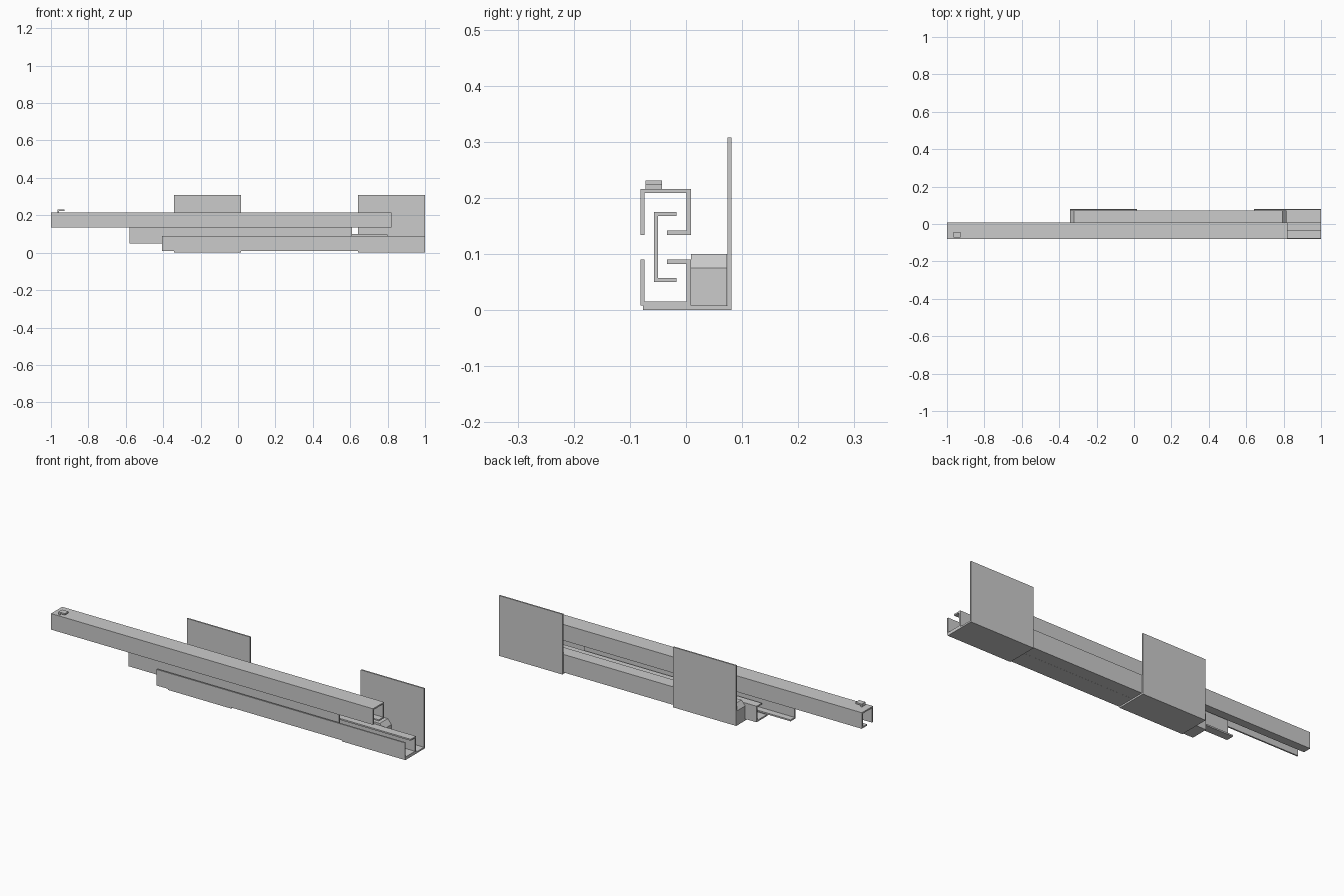
import bpy, bmesh

if "Cube" in bpy.data.objects:
    bpy.data.objects.remove(bpy.data.objects["Cube"])


def extrude(name, pts, a, b, axis="x"):
    """Prism from a closed outline: (y, z) along x, or (x, z) along y."""
    def at(p, t):
        return (t, p[0], p[1]) if axis == "x" else (p[0], t, p[1])
    bm = bmesh.new()
    lo = [bm.verts.new(at(p, a)) for p in pts]
    hi = [bm.verts.new(at(p, b)) for p in pts]
    bm.faces.new(lo)
    bm.faces.new(hi)
    for i in range(len(pts)):
        j = (i + 1) % len(pts)
        bm.faces.new((lo[i], lo[j], hi[j], hi[i]))
    bmesh.ops.recalc_face_normals(bm, faces=bm.faces)
    me = bpy.data.meshes.new(name)
    bm.to_mesh(me)
    bm.free()
    ob = bpy.data.objects.new(name, me)
    bpy.context.collection.objects.link(ob)
    return ob


T = 0.0075  # sheet thickness


def hooked_channel(base, tip):
    """J-shaped channel outline; base is the closed side, tip the open side."""
    s = T if tip > base else -T
    l, r = -0.0815, 0.0085
    return [(l, base), (r, base), (r, tip), (-0.034, tip), (-0.034, tip - s),
            (r - T, tip - s), (r - T, base + s), (l + T, base + s),
            (l + T, tip), (l, tip)]


# Sliding rails: fixed lower, carried upper
extrude("lower_rail", hooked_channel(0.008, 0.09), -0.405, 1.0)
extrude("upper_rail", hooked_channel(0.216, 0.134), -1.0, 0.82)

# Intermediate rail linking the two
w, e, lo, hi = -0.057, -0.0165, 0.05, 0.175
extrude("middle_rail", [(w, lo), (e, lo), (e, lo + T), (w + T, lo + T),
                        (w + T, hi - T), (e, hi - T), (e, hi), (w, hi)],
        -0.58, 0.61)

# L-shaped mounting brackets
for name, x in (("left_bracket", -0.341), ("right_bracket", 0.642)):
    extrude(name, [(-0.077, 0), (0.0815, 0), (0.0815, 0.308),
                   (0.0815 - T, 0.308), (0.0815 - T, 0.008), (-0.077, 0.008)],
            x, x + 0.358)

# Drive housing with chamfered top ends
housing = extrude("drive_housing",
                  [(-0.341, 0.008), (0.816, 0.008), (0.816, 0.075),
                   (0.795, 0.1), (-0.32, 0.1), (-0.341, 0.075)],
                  0.009, 0.0735, "y")
dark = bpy.data.materials.new("dark_grey")
dark.diffuse_color = (0.52, 0.52, 0.52, 1)
dark.use_nodes = True
dark.node_tree.nodes["Principled BSDF"].inputs["Base Color"].default_value = dark.diffuse_color
housing.data.materials.append(dark)

# Bent catch on the upper rail
extrude("catch_tab", [(-0.964, 0.216), (-0.957, 0.216), (-0.957, 0.2235),
                      (-0.928, 0.2235), (-0.928, 0.231), (-0.964, 0.231)],
        -0.072, -0.043, "y")
